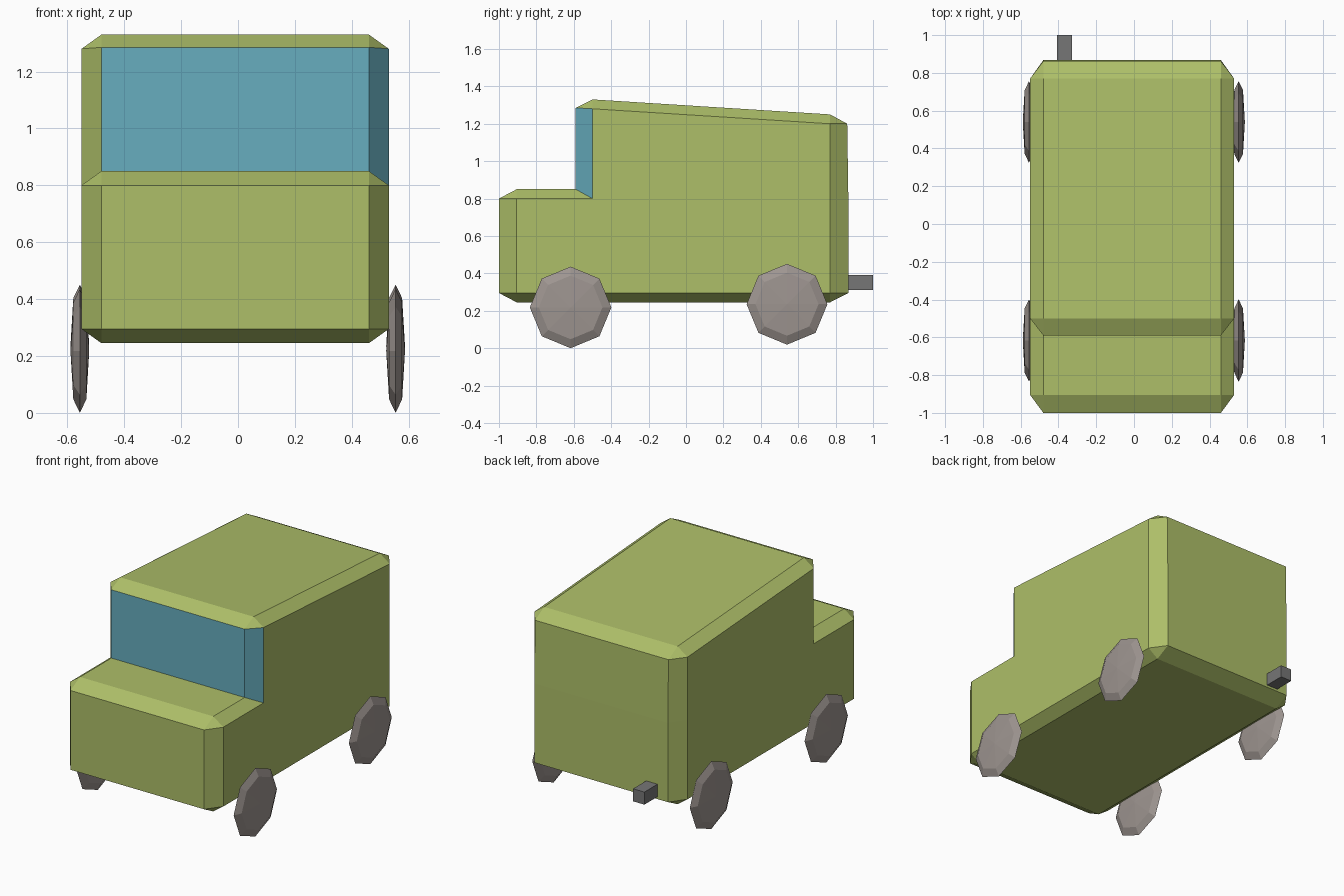
import bpy, bmesh
from math import cos, sin, tau
from mathutils import Matrix, Vector

cube = bpy.data.objects.get("Cube")
if cube:
    bpy.data.objects.remove(cube, do_unlink=True)


def material(name, colour):
    m = bpy.data.materials.new(name)
    m.use_nodes = True
    m.diffuse_color = (*colour, 1)
    m.node_tree.nodes["Principled BSDF"].inputs["Base Color"].default_value = (*colour, 1)
    return m


green = material("olive_green", (0.42, 0.52, 0.14))
glass = material("window_blue", (0.135, 0.42, 0.52))
grey = material("wheel_grey", (0.34, 0.30, 0.28))
dark = material("hitch_grey", (0.18, 0.18, 0.18))


def finish(bm, name, *materials):
    bmesh.ops.recalc_face_normals(bm, faces=bm.faces)
    mesh = bpy.data.meshes.new(name)
    bm.to_mesh(mesh)
    bm.free()
    obj = bpy.data.objects.new(name, mesh)
    bpy.context.collection.objects.link(obj)
    for m in materials:
        mesh.materials.append(m)
    return obj


# Body: each side corner (y, z) with the one or two chamfer corners next to it
CORNERS = [
    ((-0.905, 0.295), [(-0.905, 0.245), (-1.0, 0.295)]),
    ((-0.905, 0.80), [(-1.0, 0.80), (-0.905, 0.85)]),
    ((-0.50, 0.80), [(-0.59, 0.85)]),
    ((-0.50, 1.28), [(-0.59, 1.285), (-0.50, 1.33)]),
    ((0.77, 1.20), [(0.77, 1.25), (0.862, 1.20)]),
    ((0.77, 0.80), [(0.868, 0.80)]),
    ((0.77, 0.295), [(0.868, 0.295), (0.77, 0.245)]),
]
MIDDLE, SIDE_X, CHAMFER_X = -0.01, 0.54, 0.47

bm = bmesh.new()
rims = []
for side in (1, -1):
    outer = [bm.verts.new((MIDDLE + side * SIDE_X, *p)) for p, _ in CORNERS]
    inner = [[bm.verts.new((MIDDLE + side * CHAMFER_X, *p)) for p in ps] for _, ps in CORNERS]
    bm.faces.new(outer)
    for i, ring in enumerate(inner):
        j = (i + 1) % len(inner)
        bm.faces.new((outer[i], outer[j], inner[j][0], ring[-1]))
        if len(ring) == 2:
            bm.faces.new((outer[i], ring[0], ring[1]))
    rims.append([v for ring in inner for v in ring])
left, right = rims
for i in range(len(left)):
    j = (i + 1) % len(left)
    bm.faces.new((left[i], left[j], right[j], right[i]))
bm.normal_update()
bmesh.ops.recalc_face_normals(bm, faces=bm.faces)

# Windscreen: the cabin front and its left corner panel
for f in bm.faces:
    c = f.calc_center_median()
    if f.normal.y < -0.5 and 0.9 < c.z < 1.2 and c.x > -0.3:
        f.material_index = 1
finish(bm, "body", green, glass)


# Wheels: eight-sided lens shapes
def wheel(name, x, y, z, radius):
    bm = bmesh.new()
    rings = []
    for offset, scale in ((-0.023, 0.78), (0, 1), (0.023, 0.78)):
        rings.append([bm.verts.new((x + offset, y + radius * scale * sin(tau * k / 8),
                                    z + radius * scale * cos(tau * k / 8))) for k in range(8)])
    hubs = [bm.verts.new((x + d, y, z)) for d in (-0.033, 0.033)]
    for k in range(8):
        n = (k + 1) % 8
        for a, b in zip(rings, rings[1:]):
            bm.faces.new((a[k], a[n], b[n], b[k]))
        for hub, ring in zip(hubs, (rings[0], rings[-1])):
            bm.faces.new((hub, ring[k], ring[n]))
    finish(bm, name, grey)


for label, x in (("left", 0.554), ("right", -0.556)):
    wheel("front_wheel_" + label, x, -0.617, 0.218, 0.218)
    wheel("rear_wheel_" + label, x, 0.54, 0.235, 0.216)

# Tow hitch
bm = bmesh.new()
bmesh.ops.create_cube(bm, size=1, matrix=Matrix.LocRotScale(
    Vector((-0.367, 0.92, 0.35)), None, Vector((0.08, 0.16, 0.08))))
finish(bm, "tow_hitch", dark)
